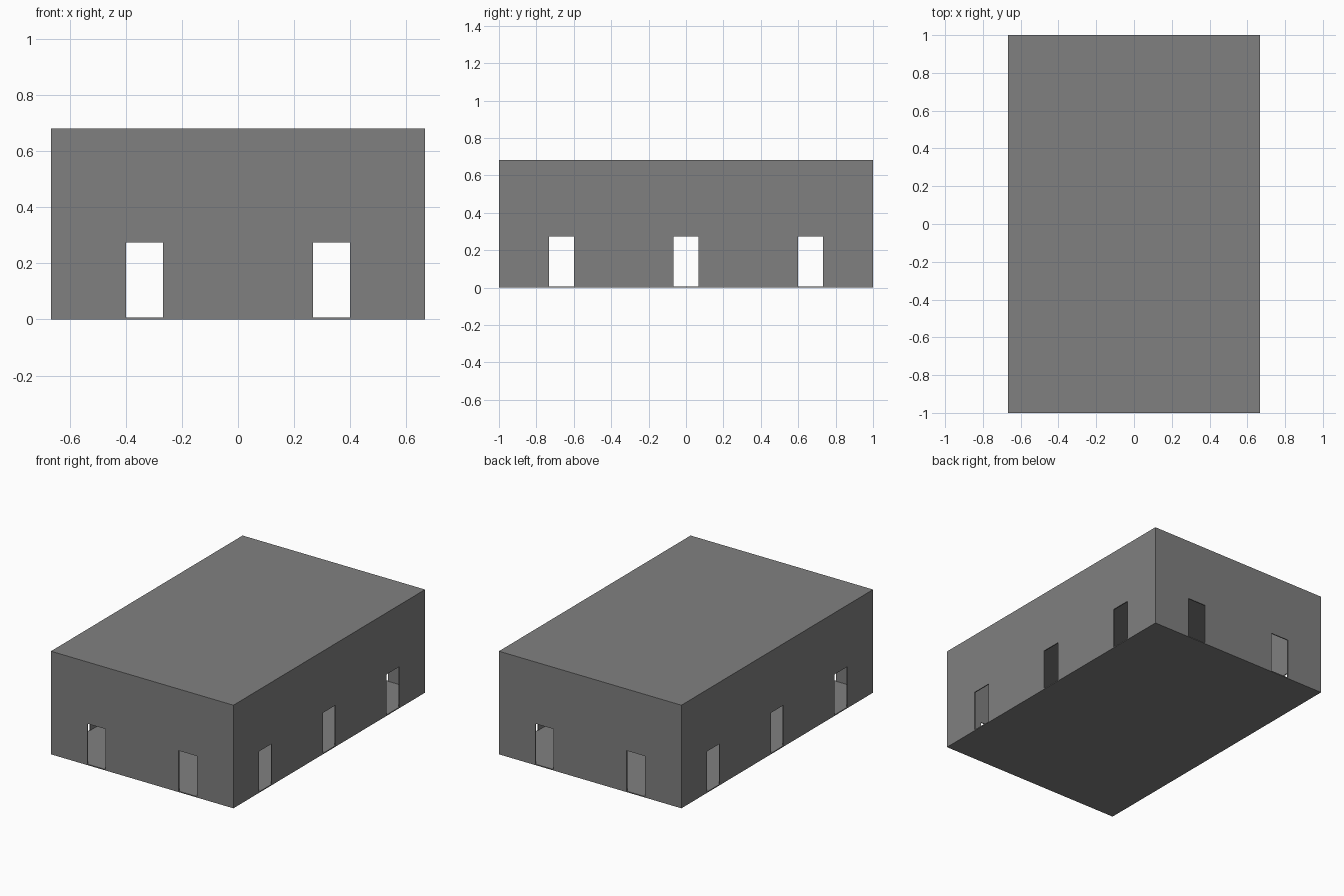
import bpy

if "Cube" in bpy.data.objects:
    bpy.data.objects.remove(bpy.data.objects["Cube"])

W, D, H = 1.3333, 2.0, 0.681       # outer size
WALL, SLAB = 0.0067, 0.0067      # wall and floor/roof thickness
DOOR_W, DOOR_TOP = 0.1333, 0.2735


def box(name, lo, hi):
    """Axis-aligned box between two corners."""
    bpy.ops.mesh.primitive_cube_add(size=1, location=[(a + b) / 2 for a, b in zip(lo, hi)])
    ob = bpy.context.object
    ob.name = name
    ob.scale = [b - a for a, b in zip(lo, hi)]
    bpy.ops.object.transform_apply(location=False, rotation=False, scale=True)
    return ob


def cut(target, cutter):
    """Subtract a box from the target and remove the cutter."""
    cutter.hide_render = True
    mod = target.modifiers.new("cut", 'BOOLEAN')
    mod.operation = 'DIFFERENCE'
    mod.solver = 'EXACT'
    mod.object = cutter
    bpy.context.view_layer.objects.active = target
    bpy.ops.object.modifier_apply(modifier=mod.name)
    bpy.data.objects.remove(cutter)


# Hollow hall: walls, floor and roof in one shell
hall = box("hall_shell", (-W / 2, -D / 2, 0), (W / 2, D / 2, H))
cut(hall, box("interior_cutter", (-W / 2 + WALL, -D / 2 + WALL, SLAB),
              (W / 2 - WALL, D / 2 - WALL, H - SLAB)))

# Doorways straight through front and back
for x in (-1 / 3, 1 / 3):
    cut(hall, box("end_door_cutter", (x - DOOR_W / 2, -1.1, SLAB),
                  (x + DOOR_W / 2, 1.1, DOOR_TOP)))

# Doorways straight through both long sides
for y in (-2 / 3, 0, 2 / 3):
    cut(hall, box("side_door_cutter", (-1, y - DOOR_W / 2, SLAB),
                  (1, y + DOOR_W / 2, DOOR_TOP)))

# Dark grey finish
grey = bpy.data.materials.new("dark_grey")
grey.diffuse_color = (0.216, 0.216, 0.216, 1)
grey.use_nodes = True
grey.node_tree.nodes["Principled BSDF"].inputs["Base Color"].default_value = grey.diffuse_color
hall.data.materials.clear()
hall.data.materials.append(grey)
